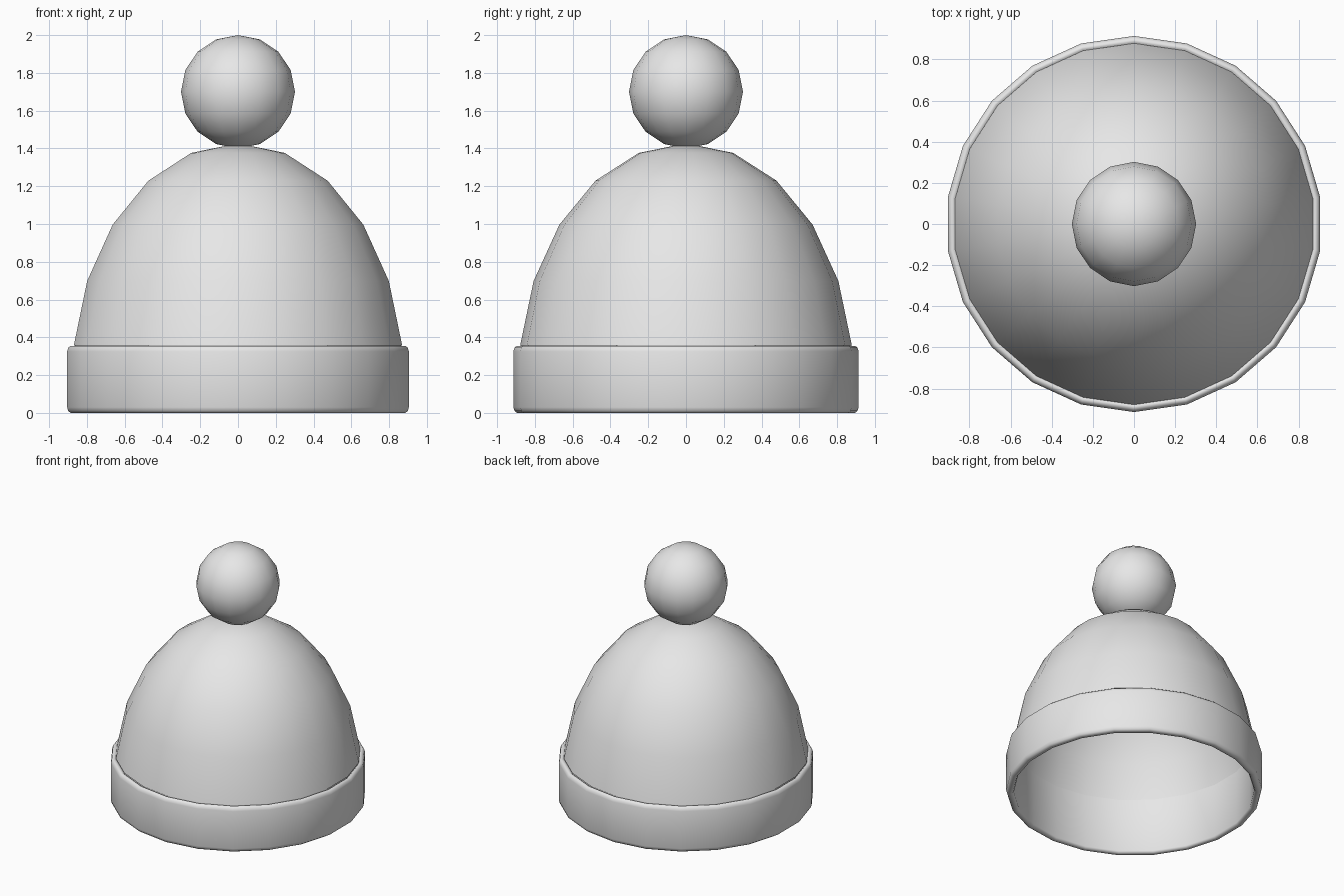
import bpy, bmesh, math

cube = bpy.data.objects.get("Cube")
if cube:
    bpy.data.objects.remove(cube, do_unlink=True)

grey = bpy.data.materials.new("wool_grey")
grey.use_nodes = True
colour = (0.8, 0.8, 0.8, 1)
grey.diffuse_color = colour
grey.node_tree.nodes["Principled BSDF"].inputs["Base Color"].default_value = colour


def lathe(name, profile, sides, closed=False, angle=60):
    """Turn a (radius, height) profile about z; a zero radius becomes a pole."""
    bm = bmesh.new()
    rings = []
    for r, z in profile:
        if r < 1e-5:
            rings.append([bm.verts.new((0, 0, z))] * sides)
        else:
            rings.append([bm.verts.new((r * math.sin(a), r * math.cos(a), z))
                          for a in (math.tau * i / sides for i in range(sides))])
    pairs = list(zip(rings, rings[1:]))
    if closed:
        pairs.append((rings[-1], rings[0]))
    for low, high in pairs:
        for i in range(sides):
            j = (i + 1) % sides
            corners = [low[i], low[j], high[j], high[i]]
            bm.faces.new(list(dict.fromkeys(corners)))
    bmesh.ops.recalc_face_normals(bm, faces=bm.faces)
    mesh = bpy.data.meshes.new(name)
    bm.to_mesh(mesh)
    bm.free()
    mesh.materials.append(grey)
    obj = bpy.data.objects.new(name, mesh)
    bpy.context.collection.objects.link(obj)
    bpy.ops.object.select_all(action="DESELECT")
    obj.select_set(True)
    bpy.context.view_layer.objects.active = obj
    bpy.ops.object.shade_smooth_by_angle(angle=math.radians(angle))
    return obj


def arc(radius, height, centre, sides, start, stop):
    """Points of an upright ellipse, counted in steps from the top pole."""
    step = math.tau / sides
    return [(radius * abs(math.sin(i * step)), centre + height * math.cos(i * step))
            for i in range(start, stop + 1)]


# Knitted crown: upper part of a stretched sphere, open below
SIDES = 22
lathe("crown", arc(0.887, 1.247, 0.18, SIDES, 0, 5), SIDES)

# Folded brim: a rounded band whose lining rises to meet the crown
lathe("brim", [
    (0.86, 0.015), (0.87, 0.0), (0.895, 0.0), (0.908, 0.01), (0.914, 0.03),
    (0.914, 0.325), (0.908, 0.345), (0.896, 0.355), (0.885, 0.355), (0.872, 0.345),
    (0.86, 0.436),
], SIDES, closed=True)

# Pompom on top
lathe("pompom", arc(0.302, 0.3, 1.7, 16, 0, 8), 16)
